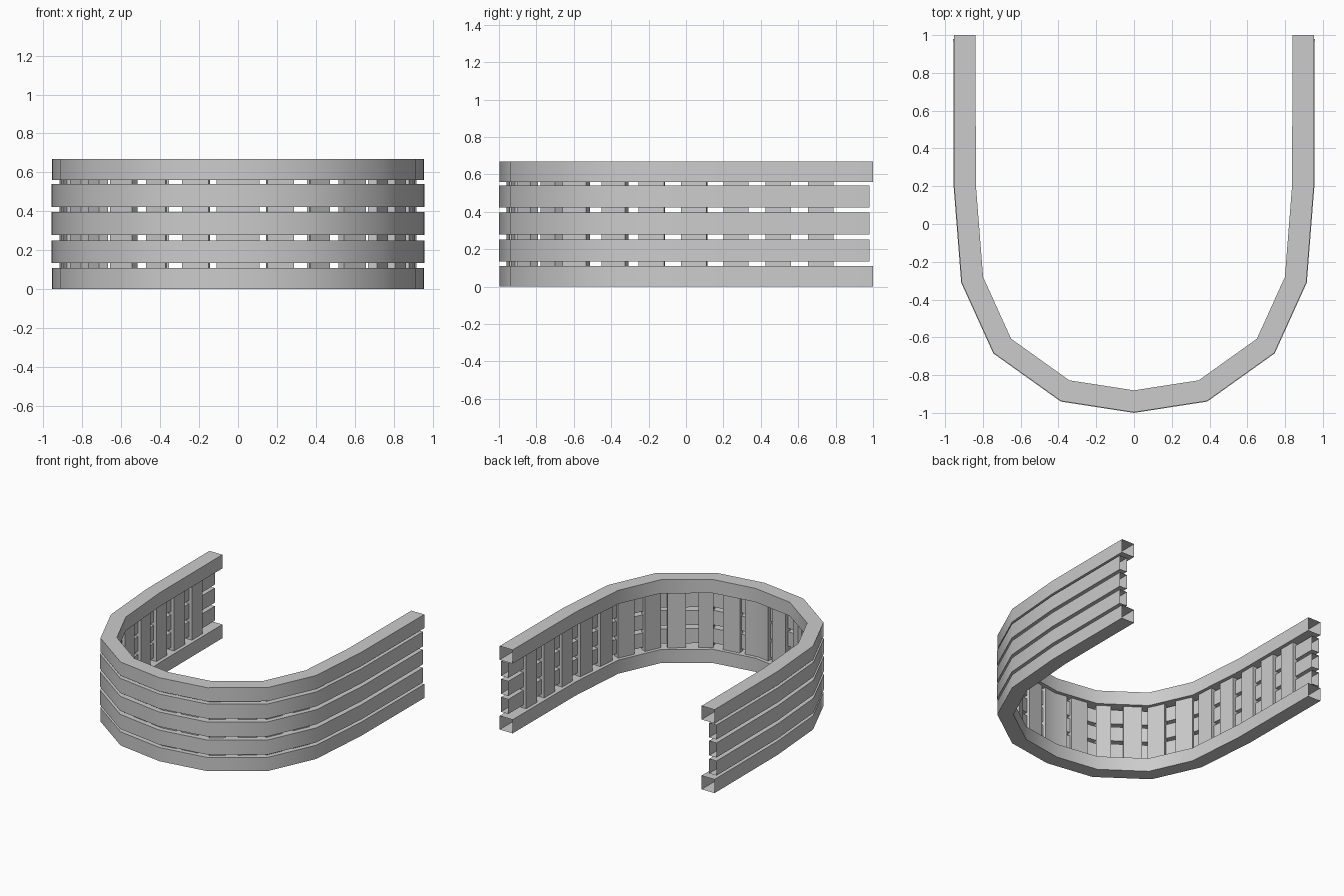
import bpy, bmesh
from mathutils import Vector

if "Cube" in bpy.data.objects:
    bpy.data.objects.remove(bpy.data.objects["Cube"])

# Outer outline of the U-shaped counter, right half from the front centre to the back end
half = [(0, -1), (0.388, -0.94), (0.745, -0.685), (0.915, -0.31), (0.955, 0.2), (0.957, 1)]
path = [Vector((-x, y)) for x, y in reversed(half[1:])] + [Vector(p) for p in half]

# Signed distance along the outline, zero at the front centre
dist = [0.0]
for a, b in zip(path, path[1:]):
    dist.append(dist[-1] + (b - a).length)
LENGTH = dist[-1] / 2
dist = [d - LENGTH for d in dist]


def inward(i):
    d = (path[i + 1] - path[i]).normalized()
    return Vector((-d.y, d.x))


def station(s):
    """Point on the outline and its inward (mitred) direction at distance s."""
    for i in range(len(path) - 1):
        if s <= dist[i + 1] + 1e-6 or i == len(path) - 2:
            break
    t = (s - dist[i]) / (dist[i + 1] - dist[i])
    n = inward(i)
    if abs(s - dist[i + 1]) < 1e-5 and i < len(path) - 2:
        m = inward(i + 1)
        n = (n + m) / (1 + n.dot(m))
    return path[i].lerp(path[i + 1], t), n


def sweep(name, s0, s1, depth0, depth1, z0, z1, capped):
    """Rectangular section following the outline from s0 to s1."""
    bm = bmesh.new()
    stops = [s0] + [d for d in dist if s0 + 0.002 < d < s1 - 0.002] + [s1]
    rings = []
    for s in stops:
        p, n = station(s)
        ring = []
        for depth, z in ((depth0, z0), (depth1, z0), (depth1, z1), (depth0, z1)):
            q = p + n * depth
            ring.append(bm.verts.new((q.x, q.y, z)))
        rings.append(ring)
    for a, b in zip(rings, rings[1:]):
        for k in range(4):
            j = (k + 1) % 4
            bm.faces.new((a[k], b[k], b[j], a[j]))
    if capped:
        bm.faces.new(rings[0])
        bm.faces.new(rings[-1][::-1])
    bmesh.ops.recalc_face_normals(bm, faces=bm.faces)
    # Open tubes need an explicit check that the outer wall faces outwards
    bm.faces.ensure_lookup_table()
    if bm.faces[0].normal.z > 0:
        bmesh.ops.reverse_faces(bm, faces=bm.faces)
    mesh = bpy.data.meshes.new(name)
    bm.to_mesh(mesh)
    bm.free()
    obj = bpy.data.objects.new(name, mesh)
    bpy.context.collection.objects.link(obj)
    return obj


parts = []

# Deep top and bottom rails, open at the ends
parts.append(sweep("bottom_rail", -LENGTH, LENGTH, 0.003, 0.118, 0.0, 0.11, False))
parts.append(sweep("top_rail", -LENGTH, LENGTH, 0.003, 0.118, 0.56, 0.67, False))

# Three shallower outer boards, slightly shorter than the rails
for i, z in enumerate((0.134, 0.279, 0.423)):
    end = LENGTH - 0.02
    parts.append(sweep(f"outer_board_{i + 1}", -end, end, 0.0, 0.065, z, z + 0.117, False))

# Upright slats behind the boards, with a wider one at the front centre
mid_scale = LENGTH / (LENGTH - 0.09)
for k in range(-10, 11):
    centre = k * 0.2195 * mid_scale
    width = 0.235 if k == 0 else 0.137
    parts.append(sweep(f"upright_slat_{k + 11}", centre - width / 2, centre + width / 2,
                       0.04, 0.09, 0.1, 0.57, True))

# Smooth the bends, keep the long edges sharp
for obj in parts:
    obj.select_set(True)
bpy.context.view_layer.objects.active = parts[0]
bpy.ops.object.shade_smooth_by_angle(angle=0.65)
